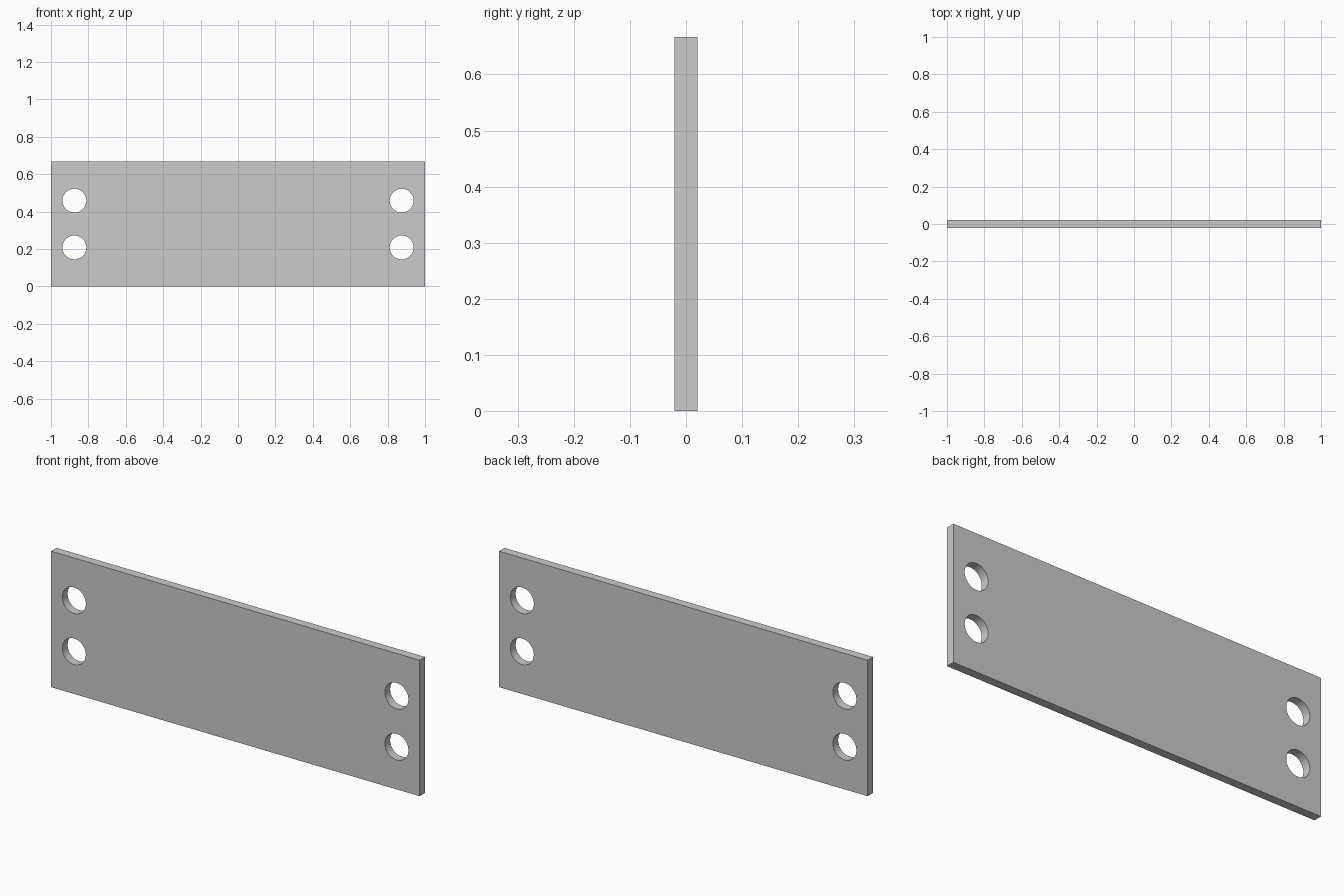
import bpy
import math

if "Cube" in bpy.data.objects:
    bpy.data.objects.remove(bpy.data.objects["Cube"])

LENGTH, THICK, HEIGHT = 2.0, 0.0417, 0.6667
HOLE_R, HOLE_X, HOLE_Z = 0.064, 0.875, (0.2083, 0.4583)

# Flat plate standing on edge
bpy.ops.mesh.primitive_cube_add(size=1, location=(0, 0, HEIGHT / 2))
plate = bpy.context.object
plate.name = "mounting_plate"
plate.scale = (LENGTH, THICK, HEIGHT)
bpy.ops.object.transform_apply(location=True, rotation=False, scale=True)


def drill(x, z):
    """Cut a round bolt hole through the plate along y."""
    bpy.ops.mesh.primitive_cylinder_add(
        vertices=48, radius=HOLE_R, depth=THICK * 4,
        location=(x, 0, z), rotation=(math.pi / 2, 0, 0))
    cutter = bpy.context.object
    cutter.name = "hole_cutter"
    cutter.hide_render = True
    mod = plate.modifiers.new("bolt_hole", 'BOOLEAN')
    mod.operation = 'DIFFERENCE'
    mod.solver = 'EXACT'
    mod.object = cutter
    bpy.context.view_layer.objects.active = plate
    bpy.ops.object.modifier_apply(modifier=mod.name)
    bpy.data.objects.remove(cutter)


# Two bolt holes at each end
for side in (-1, 1):
    for z in HOLE_Z:
        drill(side * HOLE_X, z)

# Smooth hole walls, crisp plate edges
bpy.ops.object.select_all(action='DESELECT')
plate.select_set(True)
bpy.context.view_layer.objects.active = plate
bpy.ops.object.shade_smooth_by_angle(angle=math.radians(30))
